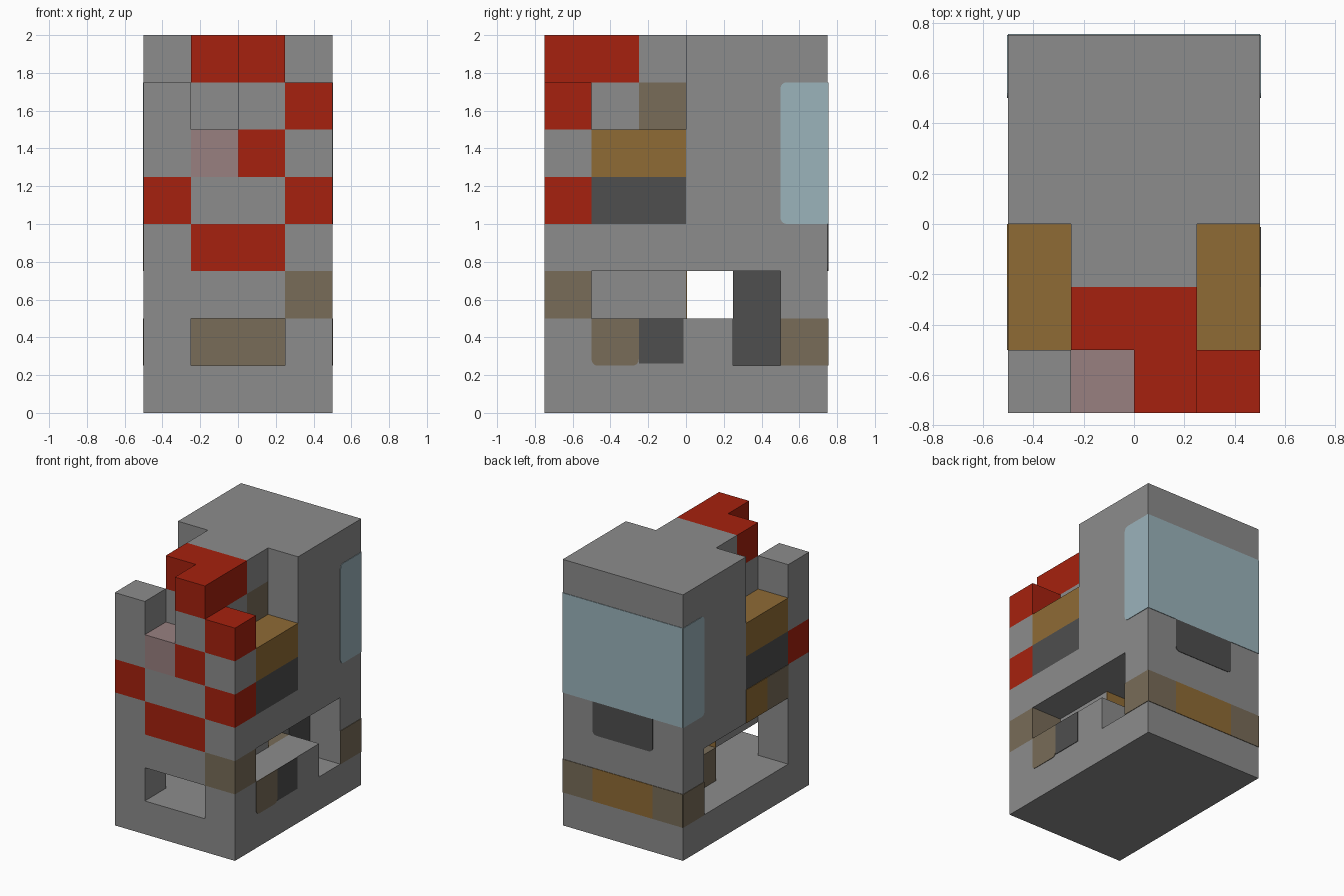
import bpy, bmesh, math
from mathutils import Vector

cube = bpy.data.objects.get("Cube")
if cube:
    bpy.data.objects.remove(cube)

CELL = 0.25      # block size
PAINT = 0.004    # thickness of painted plates


def material(name, rgb):
    linear = [((c / 255 + 0.055) / 1.055) ** 2.4 for c in rgb] + [1]
    mat = bpy.data.materials.new(name)
    mat.use_nodes = True
    mat.diffuse_color = linear
    mat.node_tree.nodes["Principled BSDF"].inputs["Base Color"].default_value = linear
    return mat


gray = material("gray", (140, 140, 140))
red = material("red", (166, 33, 14))
pink = material("dusty pink", (152, 128, 128))
taupe = material("taupe", (120, 108, 88))
brown = material("golden brown", (143, 107, 53))
dark = material("dark gray", (78, 78, 78))
blue = material("pale blue", (155, 179, 187))


def to_world(x, y, z):
    return Vector(((x - 2) * CELL, (y - 3) * CELL, z * CELL))


def finish(name, bm, mat):
    bmesh.ops.recalc_face_normals(bm, faces=bm.faces)
    mesh = bpy.data.meshes.new(name)
    bm.to_mesh(mesh)
    bm.free()
    mesh.materials.append(mat)
    bpy.context.collection.objects.link(bpy.data.objects.new(name, mesh))


def box(name, mat, x, y, z):
    """Block spanning the given ranges of grid cells."""
    bm = bmesh.new()
    bmesh.ops.create_cube(bm, size=1)
    for v in bm.verts:
        v.co = to_world(*(r[0] if c < 0 else r[1] for c, r in zip(v.co, (x, y, z))))
    finish(name, bm, mat)


def plate(name, mat, axis, at, sign, u, v, rounded=(), radius=0.13):
    """Thin painted plate; rounded lists (u end, v end) corners to round."""
    points = []
    for n, (a, b) in enumerate(((0, 0), (1, 0), (1, 1), (0, 1))):
        if (a, b) not in rounded:
            points.append((u[a], v[b]))
            continue
        cu = u[a] + radius * (1 - 2 * a)
        cv = v[b] + radius * (1 - 2 * b)
        for step in range(5):
            t = math.pi + math.pi / 2 * (n + step / 4)
            points.append((cu + radius * math.cos(t), cv + radius * math.sin(t)))
    bm = bmesh.new()
    verts = [bm.verts.new(to_world(at, p, q) if axis == 0 else to_world(p, at, q))
             for p, q in points]
    face = bm.faces.new(verts)
    out = bmesh.ops.extrude_face_region(bm, geom=[face])["geom"]
    shift = Vector((0, 0, 0))
    shift[axis] = sign * PAINT
    bmesh.ops.translate(bm, vec=shift,
                        verts=[g for g in out if isinstance(g, bmesh.types.BMVert)])
    finish(name, bm, mat)


# Base and the deck above the cavity
box("base", gray, (0, 4), (0, 6), (0, 1))
box("deck", gray, (0, 4), (1, 6), (3, 4))

# Front corner posts, stacked by colour
for side, x, stack in (
        ("right", (0, 1), ((gray, 1, 4), (red, 4, 5), (gray, 5, 7))),
        ("left", (3, 4), ((gray, 1, 2), (taupe, 2, 3), (gray, 3, 4),
                          (red, 4, 5), (gray, 5, 6), (red, 6, 7)))):
    for mat, low, high in stack:
        box(f"front_post_{side}_{low}", mat, x, (0, 1), (low, high))

# Front wall between the posts
for mat, low in ((gray, 2), (red, 3), (gray, 4)):
    box(f"front_wall_{low}", mat, (1, 3), (0, 1), (low, low + 1))
box("front_ledge", pink, (1, 2), (0, 1), (5, 6))
box("front_column_lower", red, (2, 3), (0, 1), (5, 6))
box("front_column_middle", gray, (2, 3), (0, 1), (6, 7))
box("front_column_top", red, (2, 3), (0, 1), (7, 8))

# Central core
box("core", gray, (1, 3), (1, 3), (4, 6))
box("core_neck_front", gray, (1, 3), (1, 2), (6, 7))
box("core_neck_rear", taupe, (1, 3), (2, 3), (6, 7))
box("core_top_front", red, (1, 3), (1, 2), (7, 8))
box("core_top_rear", gray, (1, 3), (2, 3), (7, 8))

# Side shelves
for side, x in (("right", (0, 1)), ("left", (3, 4))):
    box(f"shelf_base_{side}", dark, x, (1, 3), (4, 5))
    box(f"shelf_top_{side}", brown, x, (1, 3), (5, 6))

# Rear block and lower rear wall
box("rear_block", gray, (0, 4), (3, 6), (4, 8))
box("rear_wall", gray, (0, 4), (5, 6), (1, 3))

# Cavity: sill, console, seat
box("left_sill", gray, (3, 4), (1, 4), (1, 2))
box("console", gray, (1, 3), (1, 3), (2, 3))
plate("console_back", brown, 1, 3, 1, (1, 3), (2, 3))
box("seat", taupe, (1, 3), (3, 4), (1, 2))
box("seat_back", dark, (1, 3), (4, 5), (1, 3))

# Wraparound rear window and lower band
plate("window_rear", blue, 1, 6, 1, (0, 4), (4, 7))
for side, at, sign in (("right", 0, -1), ("left", 4, 1)):
    plate(f"window_{side}", blue, 0, at, sign, (5, 6), (4, 7), ((0, 0), (0, 1)))
    plate(f"band_{side}", taupe, 0, at, sign, (5, 6), (1, 2))
for name, mat, x in (("right", taupe, (0, 1)), ("middle", brown, (1, 3)),
                     ("left", taupe, (3, 4))):
    plate(f"rear_band_{name}", mat, 1, 6, 1, x, (1, 2))
plate("rear_vent", dark, 1, 6, 1, (1, 3), (3, 4), ((0, 0), (1, 0)))

# Painted side panels
plate("sill_panel_front", taupe, 0, 4, 1, (1, 2), (1, 2), ((0, 0), (1, 0)))
plate("sill_panel_rear", dark, 0, 4, 1, (2, 2.95), (1.05, 2))
plate("deck_panel_front", taupe, 0, 0, -1, (1, 2), (3, 4))
plate("deck_panel_rear", brown, 0, 0, -1, (2, 3), (3, 4))
